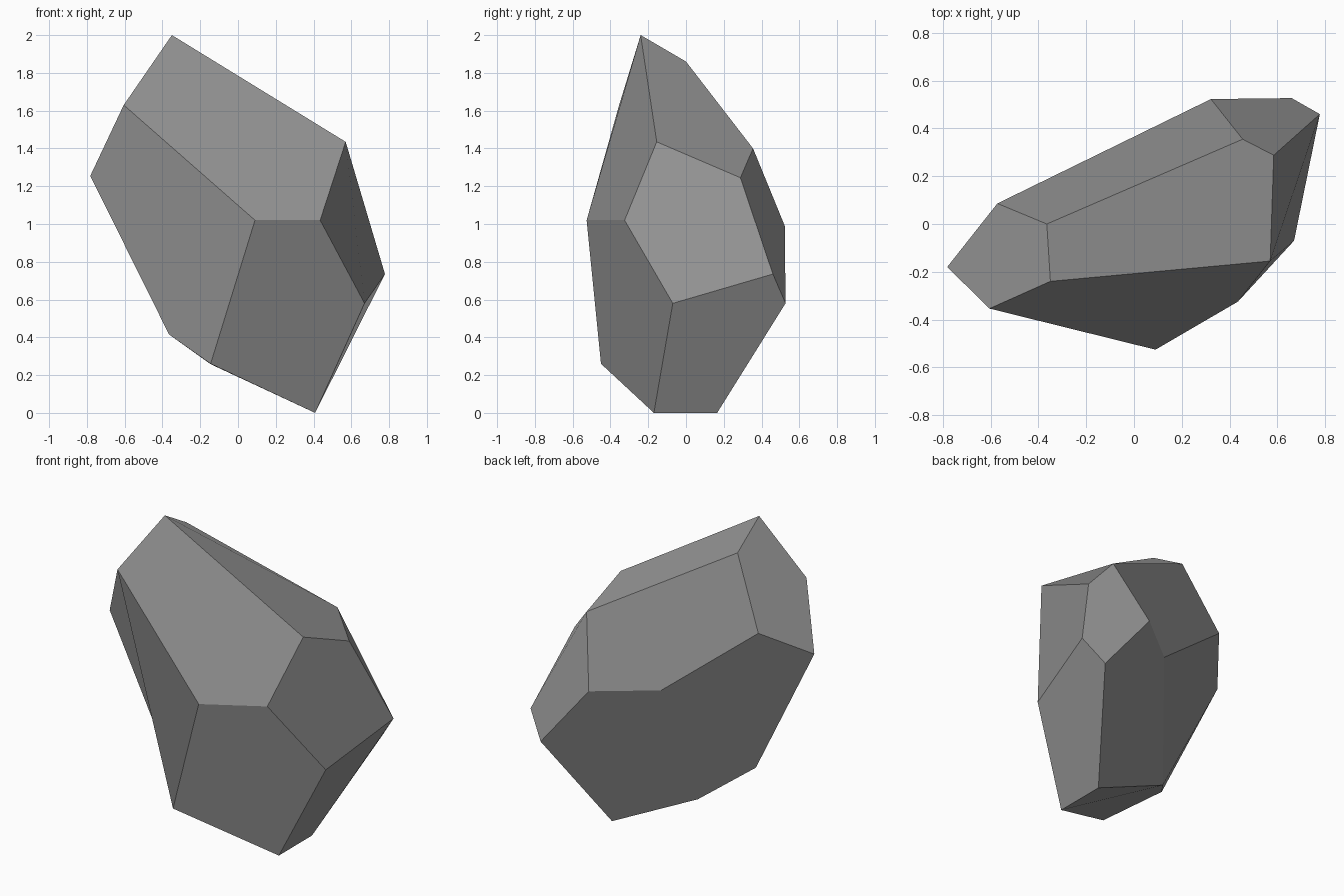
import bpy
import bmesh

# Remove the default cube only
default_cube = bpy.data.objects.get("Cube")
if default_cube:
    bpy.data.objects.remove(default_cube, do_unlink=True)


def make_material(name, colour):
    material = bpy.data.materials.new(name)
    material.use_nodes = True
    material.diffuse_color = colour
    material.node_tree.nodes["Principled BSDF"].inputs["Base Color"].default_value = colour
    return material


def faceted_solid(name, corners, facets, material):
    """Build a flat-shaded solid whose facets are spelled with corner letters."""
    bm = bmesh.new()
    verts = {letter: bm.verts.new(place) for letter, place in corners.items()}
    for facet in facets:
        bm.faces.new([verts[letter] for letter in facet])
    mesh = bpy.data.meshes.new(name)
    bm.to_mesh(mesh)
    bm.free()
    mesh.materials.append(material)
    mesh.shade_flat()
    solid = bpy.data.objects.new(name, mesh)
    bpy.context.collection.objects.link(solid)
    return solid


# The boulder is an irregular twelve-sided stone with five-cornered facets
crown = dict(A=(-.35, -.24, 2), M=(-.365, 0, 1.86), N=(.455, .355, 1.4), F=(.57, -.155, 1.435))
left_end = dict(B=(-.605, -.354, 1.63), C=(-.782, -.18, 1.255), S=(-.572, .086, 1.433))
front_belly = dict(D=(.09, -.526, 1.02), E=(.435, -.325, 1.02))
right_end = dict(O=(.585, .288, 1.245), G=(.778, .46, .735), H=(.67, -.07, .58))
back_belly = dict(P=(.322, .523, .99), Q=(.66, .527, .58), R=(-.008, .263, .985))
foot = dict(K=(-.365, -.185, .415), J=(-.145, -.45, .26), U=(-.145, .087, .258),
            I=(.408, -.17, 0), L=(.408, .165, 0))

# The second letter of each facet is the corner its folds run from
top_facets = ["BDEFA", "ONMAF", "SCBAM", "NPRSM"]
side_facets = ["DBCKJ", "JIHED", "OFEHG", "OGQPN", "RUKCS", "LURPQ"]
under_facets = ["QGHIL", "LIJKU"]

stone_grey = make_material("stone grey", (.31, .31, .31, 1))
faceted_solid("boulder", {**crown, **left_end, **front_belly, **right_end, **back_belly, **foot},
              top_facets + side_facets + under_facets, stone_grey)
